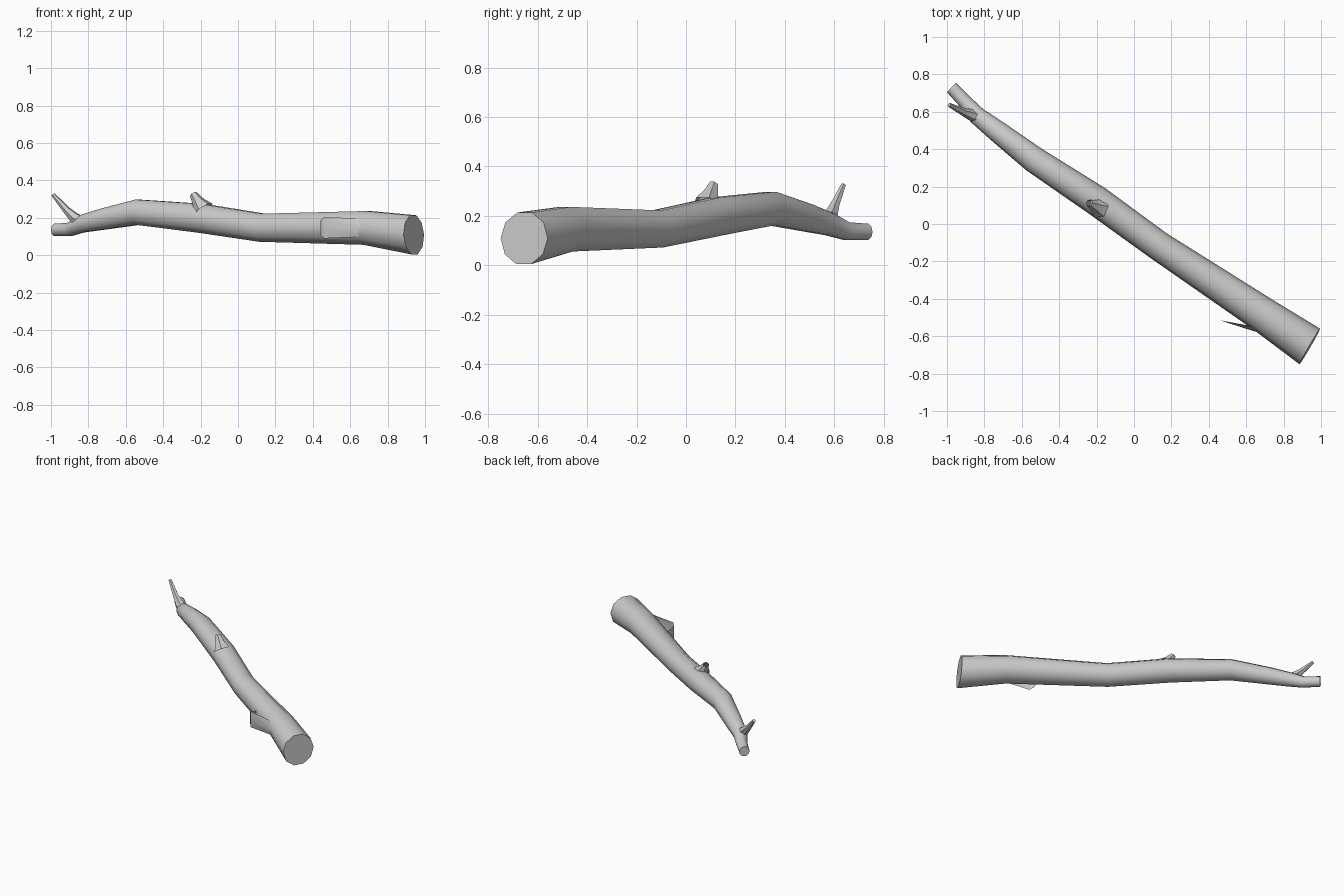
import bpy, bmesh, math
from mathutils import Vector

if "Cube" in bpy.data.objects:
    bpy.data.objects.remove(bpy.data.objects["Cube"])


def tube(name, rings, sides, end_dirs=(None, None), caps=(True, True)):
    """Skin rings of (centre, radius) with polygon cross-sections."""
    bm = bmesh.new()
    pts = [Vector(r[0]) for r in rings]
    loops = []
    for i, (p, (_, rad)) in enumerate(zip(pts, rings)):
        a = (p - pts[i - 1]).normalized() if i else Vector()
        b = (pts[i + 1] - p).normalized() if i < len(pts) - 1 else Vector()
        d = (a + b).normalized()
        if i == 0 and end_dirs[0]:
            d = Vector(end_dirs[0]).normalized()
        if i == len(pts) - 1 and end_dirs[1]:
            d = Vector(end_dirs[1]).normalized()
        u = d.cross(Vector((0, 0, 1))).normalized()
        v = u.cross(d)
        loops.append([bm.verts.new(p + rad * (u * math.cos(t) + v * math.sin(t)))
                      for t in [2 * math.pi * k / sides for k in range(sides)]])
    for lo, hi in zip(loops, loops[1:]):
        for k in range(sides):
            n = (k + 1) % sides
            bm.faces.new((lo[k], lo[n], hi[n], hi[k]))
    if caps[0]:
        bm.faces.new(loops[0][::-1])
    if caps[1]:
        bm.faces.new(loops[-1])
    if all(caps):
        bmesh.ops.recalc_face_normals(bm, faces=bm.faces)
    return finish(name, bm)


def finish(name, bm):
    mesh = bpy.data.meshes.new(name)
    bm.to_mesh(mesh)
    bm.free()
    ob = bpy.data.objects.new(name, mesh)
    bpy.context.collection.objects.link(ob)
    bpy.ops.object.select_all(action='DESELECT')
    ob.select_set(True)
    bpy.context.view_layer.objects.active = ob
    bpy.ops.object.shade_smooth_by_angle(angle=math.radians(50))
    return ob


# Main log, thick cut end to thin fork end
tube("log_trunk", [
    ((0.94, -0.655, 0.109), 0.11),
    ((0.69, -0.485, 0.146), 0.095),
    ((0.13, -0.115, 0.147), 0.079),
    ((-0.20, 0.125, 0.198), 0.081),
    ((-0.535, 0.345, 0.230), 0.071),
    ((-0.73, 0.495, 0.191), 0.058),
    ((-0.84, 0.58, 0.166), 0.048),
    ((-0.90, 0.65, 0.138), 0.038),
    ((-0.976, 0.73, 0.135), 0.035)],
    10, end_dirs=((-0.865, 0.5, -0.04), (-0.72, 0.69, 0)))

# Thin twig of the fork
tube("fork_twig", [
    ((-0.82, 0.565, 0.17), 0.035),
    ((-0.875, 0.585, 0.20), 0.03),
    ((-0.92, 0.603, 0.245), 0.02),
    ((-0.988, 0.637, 0.324), 0.011)], 6)

# Broken hollow stub on the upper side
tube("upper_stub", [
    ((-0.185, 0.085, 0.245), 0.058),
    ((-0.212, 0.098, 0.285), 0.034),
    ((-0.24, 0.112, 0.328), 0.020)], 6, caps=(False, False))

# Split side stub: open-topped flap swept along a plan outline
bm = bmesh.new()
outline = [(0.74, -0.60, 0.03), (0.64, -0.573, 0.05), (0.46, -0.515, 0.057),
           (0.44, -0.49, 0.040), (0.45, -0.44, 0.030)]
cols = []
for x, y, h in outline:
    tuck = 0.025 if x > 0.6 else 0.0
    cols.append([bm.verts.new((x, y + tuck * s * s, 0.147 + h * s))
                 for s in (-1, 0, 1)])
for a, b in zip(cols, cols[1:]):
    for k in range(2):
        bm.faces.new((a[k], a[k + 1], b[k + 1], b[k]))
for f in bm.faces:
    f.normal_update()
    if f.normal.y + f.normal.x > 0:
        f.normal_flip()
finish("side_stub", bm)
